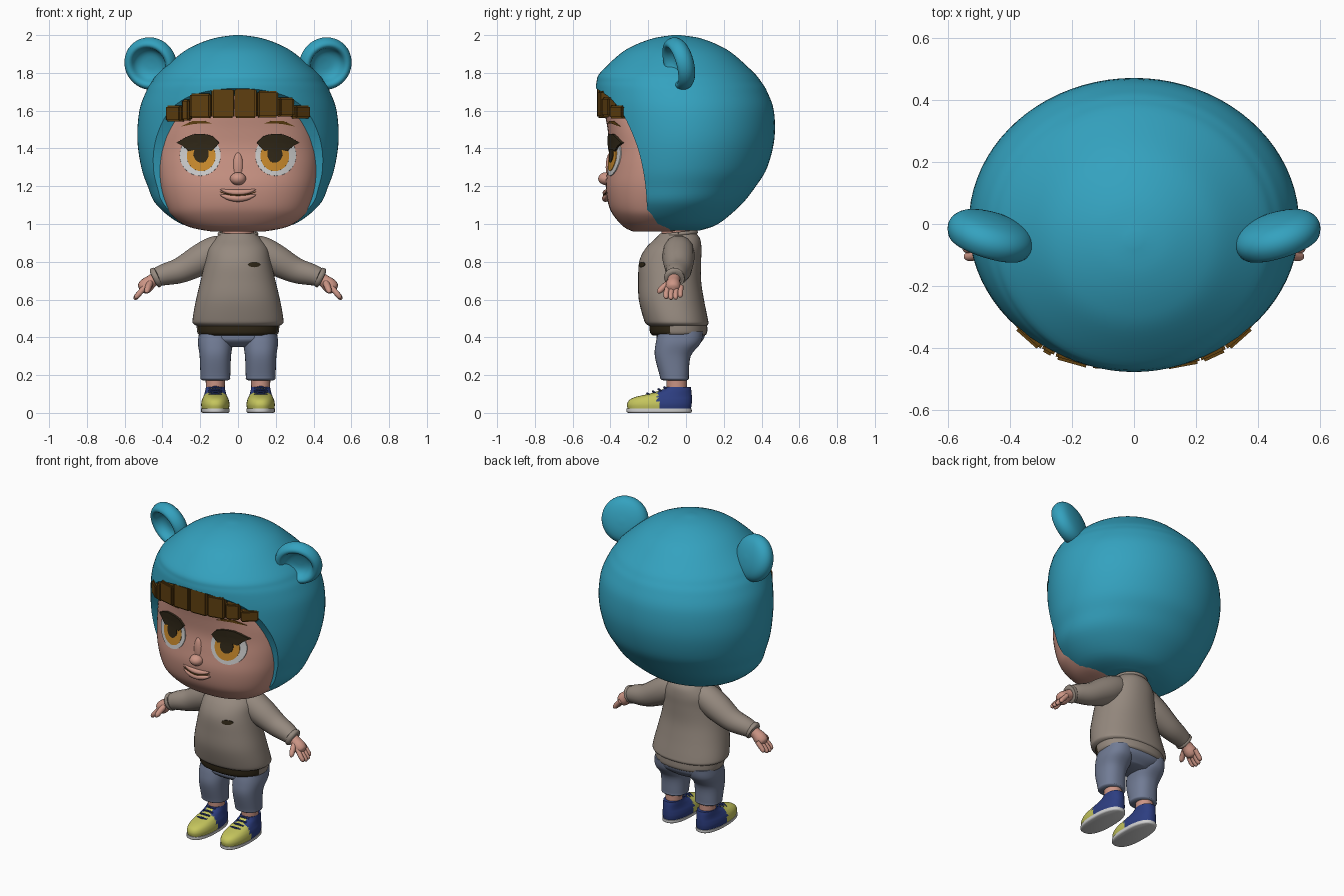
import bpy, bmesh, math, random
from mathutils import Vector, Matrix
from mathutils.bvhtree import BVHTree

random.seed(4)
if "Cube" in bpy.data.objects:
    bpy.data.objects.remove(bpy.data.objects["Cube"])


def material(name, *rgb):
    m = bpy.data.materials.new(name)
    m.use_nodes = True
    m.diffuse_color = (*rgb, 1)
    m.node_tree.nodes["Principled BSDF"].inputs["Base Color"].default_value = (*rgb, 1)
    return m


TEAL = material("teal hood", .034, .36, .52)
SKIN = material("skin", .60, .30, .235)
TAUPE = material("taupe knit", .30, .25, .21)
SLATE = material("slate denim", .165, .20, .30)
LIME = material("lime leather", .56, .56, .11)
NAVY = material("navy", .026, .048, .22)
BROWN = material("brown hair", .114, .05, .005)
AMBER = material("amber iris", .60, .26, .026)
WHITE = material("off white", .62, .62, .62)
DARK = material("dark brown", .03, .021, .009)


def smooth(obj, angle=40):
    bpy.ops.object.select_all(action='DESELECT')
    obj.select_set(True)
    bpy.context.view_layer.objects.active = obj
    bpy.ops.object.shade_smooth_by_angle(angle=math.radians(angle))


def finish(name, bm, *mats, rule=None):
    """Turn a bmesh into a shaded object; rule picks the material of a face."""
    bmesh.ops.recalc_face_normals(bm, faces=bm.faces)
    if rule:
        for f in bm.faces:
            f.material_index = rule(f.calc_center_median(), f.normal)
    me = bpy.data.meshes.new(name)
    bm.to_mesh(me)
    bm.free()
    obj = bpy.data.objects.new(name, me)
    bpy.context.collection.objects.link(obj)
    for m in mats:
        me.materials.append(m)
    smooth(obj)
    return obj


def spline(rows, steps=5):
    """Smooth curve through rows of numbers."""
    pts = [Vector(r) for r in rows]
    pts = [pts[0]] + pts + [pts[-1]]
    out = []
    for a, b, c, d in zip(pts, pts[1:], pts[2:], pts[3:]):
        for i in range(steps):
            t = i / steps
            out.append(.5 * (2 * b + (c - a) * t + (2 * a - 5 * b + 4 * c - d) * t ** 2
                             + (3 * b - a - 3 * c + d) * t ** 3))
    return out + [pts[-1]]


def loft(name, rows, *mats, cx=0, p=2, n=48, steps=5, rule=None):
    """Skin superellipse rings given as (height, half width, front y, back y)."""
    bm = bmesh.new()
    rings = []
    for z, hx, yf, yb in spline(rows, steps):
        ring = []
        for i in range(n):
            a = 2 * math.pi * i / n
            c, s = math.cos(a), math.sin(a)
            x = math.copysign(abs(c) ** (2 / p), c) * hx
            y = math.copysign(abs(s) ** (2 / p), s) * (yb - yf) / 2
            ring.append(bm.verts.new((cx + x, (yf + yb) / 2 + y, z)))
        rings.append(ring)
    for a, b in zip(rings, rings[1:]):
        for i in range(n):
            bm.faces.new((a[i - 1], a[i], b[i], b[i - 1]))
    bm.faces.new(rings[0])
    bm.faces.new(rings[-1])
    return finish(name, bm, *mats, rule=rule)


def tube(name, pts, mat, res=5):
    """Round tube through (x, y, z, radius) points."""
    cu = bpy.data.curves.new(name, 'CURVE')
    cu.dimensions, cu.bevel_depth, cu.bevel_resolution = '3D', 1, res
    cu.use_fill_caps = True
    path = spline(pts)
    sp = cu.splines.new('POLY')
    sp.points.add(len(path) - 1)
    for q, v in zip(sp.points, path):
        q.co, q.radius = (*v[:3], 1), max(v[3], .0005)
    obj = bpy.data.objects.new(name, cu)
    bpy.context.collection.objects.link(obj)
    cu.materials.append(mat)
    bpy.ops.object.select_all(action='DESELECT')
    obj.select_set(True)
    bpy.context.view_layer.objects.active = obj
    bpy.ops.object.convert(target='MESH')
    smooth(bpy.context.view_layer.objects.active)


def ball(name, centre, size, mat):
    bm = bmesh.new()
    bmesh.ops.create_uvsphere(bm, u_segments=24, v_segments=16, radius=1,
                              matrix=Matrix.Translation(centre) @ Matrix.Diagonal((*size, 1)))
    return finish(name, bm, mat)


def tree(obj):
    me = obj.data
    return BVHTree.FromPolygons([v.co for v in me.vertices], [q.vertices for q in me.polygons])


def surface_y(bvh, x, z):
    hit = bvh.ray_cast(Vector((x, -2, z)), Vector((0, 1, 0)))[0]
    return hit.y if hit else -.2


def patch(name, outline, mat, bvh, lift):
    """Thin plate laid on a surface, outline in front-view x and z."""
    bm = bmesh.new()
    k = len(outline)
    mx, mz = (sum(q[i] for q in outline) / k for i in (0, 1))
    rings = []
    for t, h in ((.02, lift), (.35, lift), (.7, lift), (1, lift), (1.01, -.005)):
        xz = [(mx + (x - mx) * t, mz + (z - mz) * t) for x, z in outline]
        rings.append([bm.verts.new((x, surface_y(bvh, x, z) - h, z)) for x, z in xz])
    bm.faces.new(rings[0])
    for a, b in zip(rings, rings[1:]):
        for i in range(k):
            bm.faces.new((a[i - 1], a[i], b[i], b[i - 1]))
    obj = finish(name, bm, mat)
    if sum(q.normal.y * q.area for q in obj.data.polygons) > 0:
        obj.data.flip_normals()


def oval(x, z, rx, rz, n=32):
    return [(x + rx * math.cos(2 * math.pi * i / n), z + rz * math.sin(2 * math.pi * i / n))
            for i in range(n)]


# Hood: a solid shell trimmed along the face opening
hood = loft("hood", [(.965, .14, -.2, .07), (1, .3, -.34, .17), (1.1, .43, -.41, .29),
                     (1.2, .478, -.44, .37), (1.3, .512, -.46, .43), (1.45, .533, -.47, .468),
                     (1.6, .522, -.477, .465), (1.7, .487, -.478, .43), (1.75, .458, -.474, .4),
                     (1.8, .42, -.455, .36), (1.9, .305, -.35, .25), (1.95, .22, -.265, .165),
                     (1.985, .12, -.165, .07), (2, .02, -.07, -.03)], TEAL, n=80)
bm = bmesh.new()
edge = spline([(-.48, 1.72), (-.4, 1.665), (-.33, 1.575), (-.265, 1.43), (-.23, 1.3),
               (-.21, 1.15), (-.2, .9)])
side = bm.faces.new([bm.verts.new((-1, *q)) for q in [(-1, 1.725)] + edge + [(-1, .9)]])
ext = bmesh.ops.extrude_face_region(bm, geom=[side])["geom"]
bmesh.ops.translate(bm, vec=(2, 0, 0), verts=[v for v in ext if isinstance(v, bmesh.types.BMVert)])
cutter = finish("opening_cutter", bm, TEAL)
mod = hood.modifiers.new("opening", 'BOOLEAN')
mod.operation, mod.solver, mod.object = 'DIFFERENCE', 'EXACT', cutter
bpy.context.view_layer.update()
hood.data = bpy.data.meshes.new_from_object(
    hood.evaluated_get(bpy.context.evaluated_depsgraph_get()))
hood.modifiers.clear()
bpy.data.objects.remove(cutter)
smooth(hood)

# Head and facial features
head = loft("head", [(.96, .14, -.28, -.06), (.985, .26, -.33, 0), (1.04, .345, -.38, .06),
                     (1.1, .382, -.41, .1), (1.2, .415, -.425, .15), (1.3, .428, -.415, .15),
                     (1.4, .428, -.405, .15), (1.5, .41, -.415, .15), (1.6, .36, -.43, .12),
                     (1.68, .28, -.42, .1), (1.74, .12, -.3, 0)], SKIN, p=2.35, n=64)
face = tree(head)
ball("nose", (0, -.423, 1.24), (.042, .042, .034), SKIN)
ball("nose_bridge", (0, -.4, 1.3), (.03, .025, .08), SKIN)


def lip(name, dz, r, mat, out):
    tube(name, [(x, surface_y(face, x, 1.16) - out * (1 - abs(x) * 8), 1.152 + dz + 2 * x * x,
                 r * (1 - (x / .1) ** 2) + .001) for x in (-.095, -.06, -.03, 0, .03, .06, .095)], mat)


lip("upper_lip", .014, .015, SKIN, .004)
lip("lower_lip", -.016, .018, SKIN, .004)
lip("mouth_line", 0, .003, BROWN, .015)

# Fringe of chunky strands
cuts = [-.37, -.29, -.25, -.14, -.02, .1, .21, .29, .37]
for i, (a, b) in enumerate(zip(cuts, cuts[1:])):
    x = (a + b) / 2
    arc = lambda u: -.468 + .35 * u * u + 4.5 * u ** 4
    top, low = 1.725 - .9 * x * x, 1.572 - .2 * x * x + random.uniform(-.012, .012)
    turn = math.atan2(arc(b) - arc(a), b - a)
    bm = bmesh.new()
    bmesh.ops.create_cube(bm, size=1, matrix=Matrix.Translation((x, arc(x) + .022, (top + low) / 2))
                          @ Matrix.Rotation(turn, 4, 'Z')
                          @ Matrix.Diagonal(((b - a) / math.cos(turn) - .003, .05, top - low, 1)))
    bmesh.ops.bevel(bm, geom=bm.edges[:], offset=.008, segments=2, affect='EDGES')
    finish(f"fringe_strand_{i + 1}", bm, BROWN)

# Clothed torso
loft("neck", [(.88, .085, -.13, .04), (1, .085, -.13, .04)], SKIN)
sweater = loft("sweater", [(.455, .2, -.18, .1), (.47, .235, -.21, .118), (.5, .24, -.225, .115),
                           (.6, .222, -.25, .095), (.7, .198, -.253, .08), (.8, .175, -.248, .08),
                           (.87, .16, -.215, .082), (.92, .125, -.165, .075), (.95, .098, -.135, .055)],
               TAUPE, p=2.2)
loft("sweater_hem", [(.41, .2, -.175, .1), (.425, .215, -.19, .112), (.47, .22, -.195, .112)],
     TAUPE, DARK, p=2.2, rule=lambda c, n: int(n.y < -.35))
ring = [(.097 * math.cos(i * math.pi / 12), -.04 + .092 * math.sin(i * math.pi / 12),
         .947 + .01 * math.sin(i * math.pi / 12), .011) for i in range(25)]
tube("collar", ring, TAUPE)
patch("chest_patch", oval(.086, .785, .032, .014, 16), DARK, tree(sweater), .004)
loft("trouser_hips", [(.35, .1, -.11, .05), (.38, .185, -.15, .085), (.41, .205, -.155, .1),
                      (.46, .2, -.15, .1)], SLATE, p=2.3)

# Mirrored parts
lash = [(.1, 1.43), (.13, 1.462), (.165, 1.474), (.2, 1.477), (.24, 1.474), (.275, 1.46),
        (.325, 1.43), (.295, 1.415), (.26, 1.385), (.22, 1.395), (.18, 1.395), (.14, 1.385), (.12, 1.405)]
brow = [(.135, 1.532), (.18, 1.546), (.24, 1.546), (.305, 1.515), (.24, 1.53), (.18, 1.532)]
dish = [(0, .015), (.05, .01), (.08, -.01), (.095, -.04), (.112, -.05), (.13, -.04), (.142, -.01),
        (.136, .02), (.11, .045), (.06, .06), (0, .065)]
for s, tag in ((1, "left_"), (-1, "right_")):
    # Eye and brow
    patch(tag + "eye_white", oval(s * .2, 1.363, .108, .108), WHITE, face, .005)
    patch(tag + "iris", oval(s * .195, 1.36, .076, .08), AMBER, face, .008)
    patch(tag + "pupil", oval(s * .195, 1.37, .04, .045), DARK, face, .011)
    patch(tag + "lashes", [(s * x, z) for x, z in lash], DARK, face, .014)
    patch(tag + "brow", [(s * x, z) for x, z in brow], BROWN, face, .005)

    # Cupped ear on the hood
    bm = bmesh.new()
    vs = [bm.verts.new((r, d, 0)) for r, d in spline([q for q in dish], 3)]
    es = [bm.edges.new(e) for e in zip(vs, vs[1:])]
    bmesh.ops.spin(bm, geom=vs + es, cent=(0, 0, 0), axis=(0, 1, 0), angle=2 * math.pi, steps=40)
    bmesh.ops.remove_doubles(bm, verts=bm.verts, dist=.0005)
    bm.transform(Matrix.Translation((s * .462, -.035, 1.85)) @ Matrix.Rotation(s * .3, 4, 'Z')
                 @ Matrix.Rotation(.25, 4, 'X'))
    finish(tag + "hood_ear", bm, TEAL)

    # Arm and hand
    def limb(part, pts, mat):
        tube(tag + part, [(s * x, y, z, r) for x, y, z, r in pts], mat)
    limb("sleeve", [(.05, -.04, .87, .07), (.12, -.04, .855, .083), (.2, -.04, .81, .084),
                    (.3, -.04, .757, .07), (.39, -.052, .732, .058), (.43, -.06, .718, .05)], TAUPE)
    limb("cuff", [(.422, -.06, .722, .04), (.427, -.06, .72, .054), (.442, -.062, .713, .054),
                  (.448, -.062, .71, .04)], TAUPE)
    limb("palm", [(.42, -.06, .722, .034), (.455, -.065, .7, .034), (.485, -.068, .675, .04),
                  (.505, -.068, .655, .034), (.515, -.068, .645, .01)], SKIN)
    for i, reach in enumerate((.93, 1, .97, .82)):
        y = -.105 + .025 * i
        limb(f"finger_{i + 1}", [(.49, y * .9, .67, .014), (.49 + .035 * reach, y, .67 - .04 * reach, .0145),
                                 (.49 + .053 * reach, y, .67 - .062 * reach, .012),
                                 (.49 + .06 * reach, y, .67 - .07 * reach, .003)], SKIN)
    limb("thumb", [(.465, -.085, .69, .018), (.475, -.12, .665, .017), (.482, -.14, .645, .014),
                   (.485, -.15, .635, .004)], SKIN)

    # Leg and shoe
    cx = s * .12
    loft(tag + "trouser_leg", [(.172, .066, -.12, .003), (.18, .078, -.135, .015), (.2, .079, -.14, .015),
                               (.3, .083, -.165, .025), (.37, .092, -.16, .078), (.43, .085, -.145, .09)],
         SLATE, cx=cx, p=2.3)
    loft(tag + "ankle", [(.08, .048, -.1, .005), (.2, .052, -.105, .005)], SKIN, cx=cx, n=24)
    loft(tag + "sole", [(0, .068, -.305, .022), (.006, .075, -.314, .03), (.022, .075, -.314, .03)],
         WHITE, cx=cx, p=2.4)
    loft(tag + "shoe", [(.02, .072, -.308, .026), (.045, .075, -.312, .03), (.068, .071, -.3, .031),
                        (.085, .064, -.265, .031), (.1, .058, -.2, .03), (.12, .053, -.135, .028),
                        (.137, .05, -.11, .025)], LIME, NAVY, cx=cx, p=2.3, n=64,
         rule=lambda c, n: int(c.y > -.15 and not (abs(c.x - cx) < .022 and c.y < -.08)))
    for i in range(4):
        y, z = -.205 + .03 * i, .101 + .011 * i
        tube(f"{tag}lace_{i + 1}", [(cx - .034, y + .012, z - .006, .005), (cx, y, z + .002, .006),
                                    (cx + .034, y + .012, z - .006, .005)], NAVY, 2)
